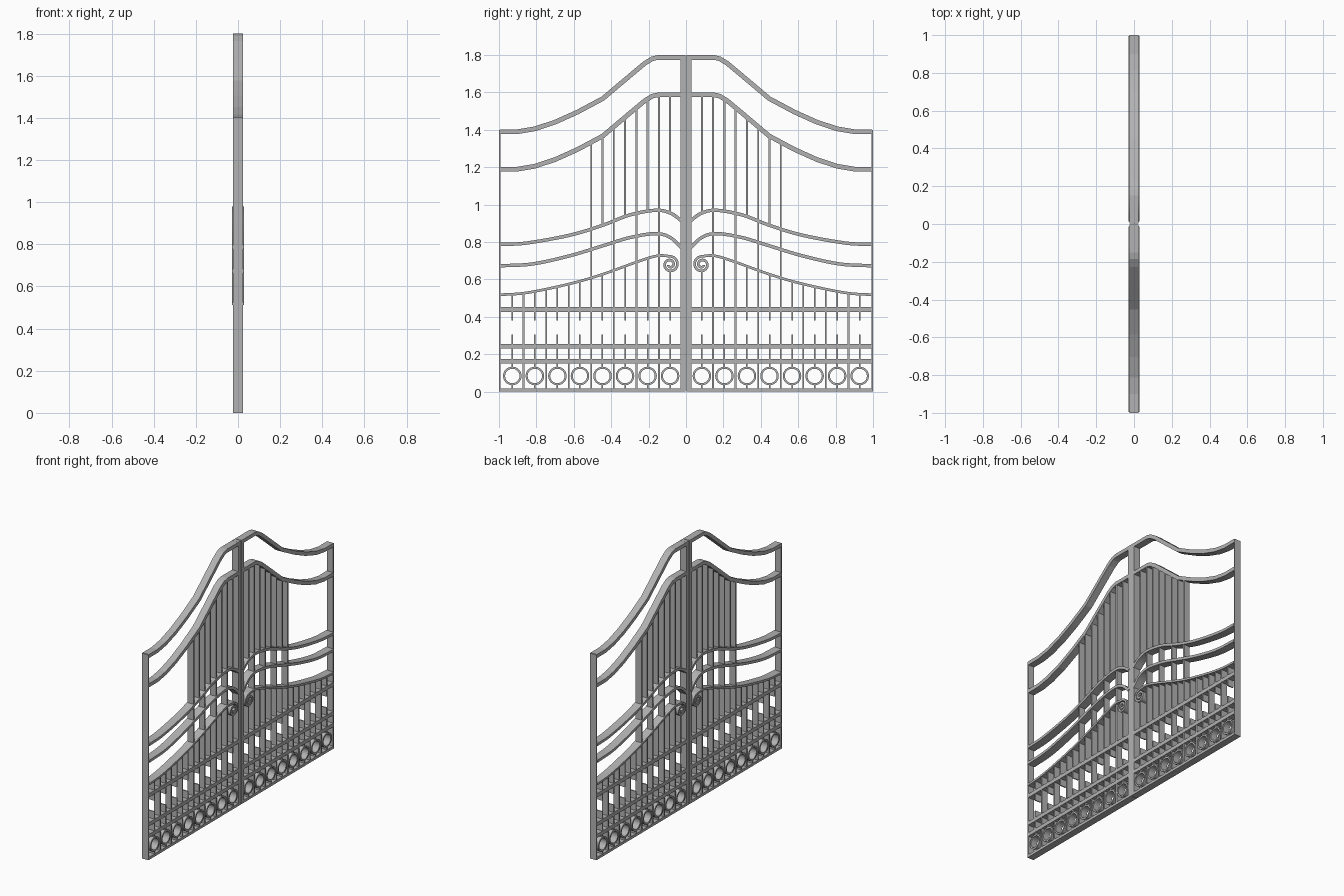
import bpy, bmesh, math
from mathutils import Vector

if "Cube" in bpy.data.objects:
    bpy.data.objects.remove(bpy.data.objects["Cube"])

iron = bpy.data.materials.new("grey_iron")
iron.diffuse_color = (0.45, 0.45, 0.45, 1)
iron.use_nodes = True
iron.node_tree.nodes["Principled BSDF"].inputs["Base Color"].default_value = iron.diffuse_color


def finish(bm, name, smooth=False):
    bmesh.ops.recalc_face_normals(bm, faces=bm.faces[:])
    me = bpy.data.meshes.new(name)
    bm.to_mesh(me)
    bm.free()
    me.materials.append(iron)
    ob = bpy.data.objects.new(name, me)
    bpy.context.collection.objects.link(ob)
    if smooth:
        bpy.ops.object.select_all(action='DESELECT')
        ob.select_set(True)
        bpy.context.view_layer.objects.active = ob
        bpy.ops.object.shade_smooth_by_angle(angle=math.radians(35))
    return ob


def add_box(bm, y0, y1, z0, z1, d):
    vs = [bm.verts.new((x, y, z)) for x in (-d, d) for y in (y0, y1) for z in (z0, z1)]
    for f in ((0, 1, 3, 2), (4, 5, 7, 6), (0, 1, 5, 4), (2, 3, 7, 6), (0, 2, 6, 4), (1, 3, 7, 5)):
        bm.faces.new([vs[i] for i in f])


def add_ribbon(bm, pts, thick, d, closed=False):
    """Flat bar swept along a (y, z) path with mitred joints."""
    P = [Vector(p) for p in pts]
    n = len(P)
    rings = []
    for i in range(n):
        a = P[i - 1] if (i or closed) else P[0]
        b = P[(i + 1) % n] if (i < n - 1 or closed) else P[-1]
        t = (b - a).normalized()
        o = Vector((-t.y, t.x)) * thick / 2
        p, q = P[i] + o, P[i] - o
        rings.append([bm.verts.new(v) for v in
                      ((-d, p.x, p.y), (d, p.x, p.y), (d, q.x, q.y), (-d, q.x, q.y))])
    for i in range(n if closed else n - 1):
        r, s = rings[i], rings[(i + 1) % n]
        for k in range(4):
            bm.faces.new((r[k], r[(k + 1) % 4], s[(k + 1) % 4], s[k]))
    if not closed:
        bm.faces.new(rings[0])
        bm.faces.new(rings[-1])


def spline(pts, steps=6):
    """Catmull-Rom through the points."""
    P = [Vector(p) for p in pts]
    P = [2 * P[0] - P[1]] + P + [2 * P[-1] - P[-2]]
    out = []
    for i in range(1, len(P) - 2):
        a, b, c, e = P[i - 1:i + 3]
        for k in range(steps):
            t = k / steps
            out.append(0.5 * (2 * b + (c - a) * t + (2 * a - 5 * b + 4 * c - e) * t * t
                              + (3 * b - a - 3 * c + e) * t ** 3))
    return [(p.x, p.y) for p in out] + [tuple(P[-2])]


def height(path, y):
    for (y0, z0), (y1, z1) in zip(path, path[1:]):
        if y1 <= y <= y0:
            return z0 + (z1 - z0) * (y - y0) / (y1 - y0)
    return path[-1][1]


# Paths of one leaf, from the outer post to the centre
top = [(0.995, 1.39), (0.9, 1.39), (0.81, 1.405), (0.70, 1.441), (0.58, 1.495), (0.445, 1.567),
       (0.33, 1.664), (0.22, 1.756), (0.18, 1.78), (0.15, 1.787), (0.02, 1.787)]
second = [(y, z - 0.2) for y, z in top]
upper = spline([(0.995, 0.787), (0.85, 0.795), (0.62, 0.837), (0.445, 0.89), (0.3, 0.945),
                (0.16, 0.97), (0.08, 0.953), (0.02, 0.91)])
middle = spline([(0.995, 0.673), (0.82, 0.683), (0.62, 0.727), (0.445, 0.78), (0.3, 0.824),
                 (0.165, 0.845), (0.085, 0.825), (0.02, 0.765)])
lower = spline([(0.995, 0.518), (0.85, 0.529), (0.62, 0.577), (0.445, 0.628), (0.245, 0.70),
                (0.15, 0.727), (0.085, 0.724)])
curl = []
for k in range(1, 45):
    a = math.pi / 2 + k / 44 * 3.4 * math.pi
    r = 0.044 - 0.034 * k / 44
    curl.append((0.085 + r * math.cos(a), 0.68 + r * math.sin(a)))

D = 0.024
for s, side in ((-1, "left"), (1, "right")):
    def flip(path):
        return [(s * y, z) for y, z in path]

    def box(bm, y0, y1, z0, z1, d):
        add_box(bm, s * y0, s * y1, z0, z1, d)

    # Posts
    bm = bmesh.new()
    box(bm, 0.992, 1.0, 0, 1.4, D)
    finish(bm, side + "_outer_post")
    bm = bmesh.new()
    box(bm, 0.002, 0.03, 0, 1.8, D)
    finish(bm, side + "_centre_post")

    # Sloping top rails
    for path, name in ((top, "top_rail"), (second, "second_rail")):
        bm = bmesh.new()
        add_ribbon(bm, flip(path), 0.025, D)
        finish(bm, side + "_" + name)

    # Straight horizontal rails
    bm = bmesh.new()
    for z0, z1 in ((0, 0.018), (0.15, 0.175), (0.23, 0.255), (0.427, 0.453)):
        box(bm, 0.025, 0.995, z0, z1, D)
    finish(bm, side + "_straight_rails")

    # Swept bands, the lowest ending in a scroll
    for path, name in ((upper, "upper_band"), (middle, "middle_band"), (lower + curl, "scroll_band")):
        bm = bmesh.new()
        add_ribbon(bm, flip(path), 0.018 if path[-1][0] < 0.03 else 0.014, 0.028)
        finish(bm, side + "_" + name, True)

    # Long bars, spiked bars and rings
    bars, spikes, rings = bmesh.new(), bmesh.new(), bmesh.new()
    for k in range(8):
        y = 0.085 + 0.1205 * k
        yb = y + 0.06
        if k < 7:
            box(bars, yb - 0.005, yb + 0.005, 0,
                height(second, yb) if k < 4 else height(lower, yb), 0.022)
        if k < 4:
            box(spikes, y - 0.005, y + 0.005, height(upper, y), height(second, y), 0.022)
        low_top = height(lower, y) if k else 0.64
        box(spikes, y - 0.004, y + 0.004, 0.38, low_top, 0.022)
        box(spikes, y - 0.004, y + 0.004, 0.13, 0.305, 0.022)
        box(spikes, y - 0.004, y + 0.004, 0, 0.036, 0.022)
        circle = [(s * y + 0.044 * math.cos(t * math.pi / 16), 0.084 + 0.044 * math.sin(t * math.pi / 16))
                  for t in range(32)]
        add_ribbon(rings, circle, 0.011, 0.023, True)
    finish(bars, side + "_long_bars")
    finish(spikes, side + "_spiked_bars")
    finish(rings, side + "_rings", True)
